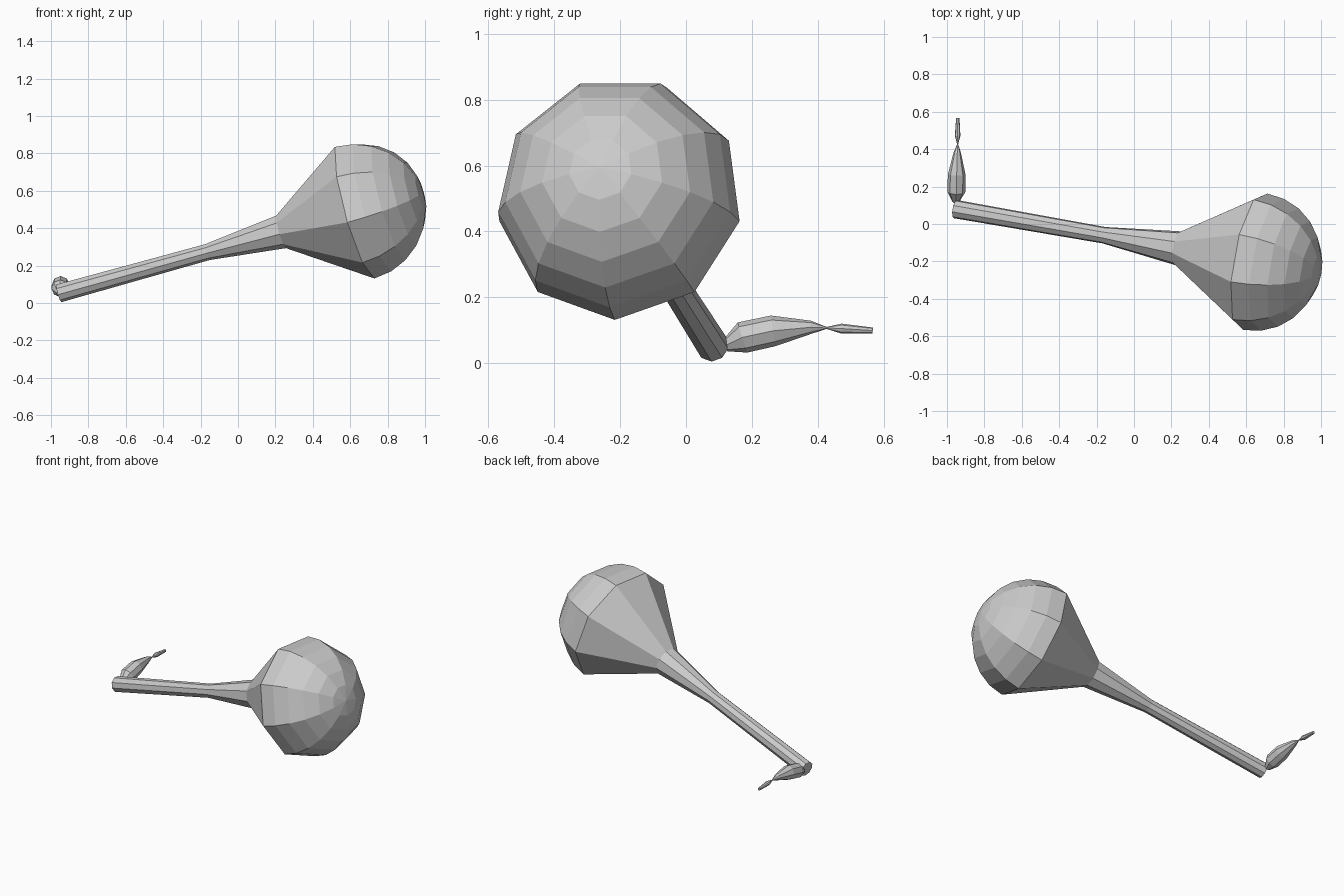
import bpy, bmesh, math
from mathutils import Vector

if "Cube" in bpy.data.objects:
    bpy.data.objects.remove(bpy.data.objects["Cube"])


def lathe(name, rings, sides, start_dir):
    """Skin a list of (centre, radius) rings; radius 0 makes a point."""
    bm = bmesh.new()
    loops = []
    for i, (c, r) in enumerate(rings):
        before = rings[max(i - 1, 0)][0]
        after = rings[min(i + 1, len(rings) - 1)][0]
        axis = (after - before).normalized()
        u = (start_dir - axis * start_dir.dot(axis)).normalized()
        v = axis.cross(u)
        if r == 0:
            loops.append([bm.verts.new(c)] * sides)
        else:
            angles = [2 * math.pi * k / sides for k in range(sides)]
            loops.append([bm.verts.new(c + (u * math.cos(a) + v * math.sin(a)) * r) for a in angles])
    for a, b in zip(loops, loops[1:]):
        for k in range(sides):
            n = (k + 1) % sides
            quad = list(dict.fromkeys((a[k], a[n], b[n], b[k])))
            bm.faces.new(quad)
    for loop, r in ((loops[0], rings[0][1]), (loops[-1], rings[-1][1])):
        if r:
            bm.faces.new(loop)
    bmesh.ops.recalc_face_normals(bm, faces=bm.faces)
    mesh = bpy.data.meshes.new(name)
    bm.to_mesh(mesh)
    bm.free()
    obj = bpy.data.objects.new(name, mesh)
    bpy.context.collection.objects.link(obj)
    return obj


# Handle flaring into a hemispherical head, along one tilted axis
grip = Vector((-0.957, 0.08, 0.053))
head = Vector((0.632, -0.199, 0.494))
length = (head - grip).length
axis = (head - grip).normalized()
R = 0.376
profile = [(0, 0.05), (0.836, 0.045), (1.252, 0.093), (length, R)]
for deg in (75, 60, 45, 30, 15):
    a = math.radians(deg)
    profile.append((length + R * math.cos(a), R * math.sin(a)))
profile.append((length + R, 0))
lathe("shaker_body", [(grip + axis * t, r) for t, r in profile], 9, Vector((0, 0, -1)))

# Small tassel hanging off the handle end, pinched before its tip
tassel = [(-0.953, 0.118, 0.052, 0.018), (-0.95, 0.172, 0.078, 0.048),
          (-0.948, 0.265, 0.098, 0.047), (-0.945, 0.38, 0.109, 0.02),
          (-0.943, 0.427, 0.107, 0.003), (-0.943, 0.472, 0.105, 0.015),
          (-0.942, 0.567, 0.099, 0.009)]
lathe("tassel", [(Vector((x, y, z)), r) for x, y, z, r in tassel], 8, Vector((0, 0, 1)))
